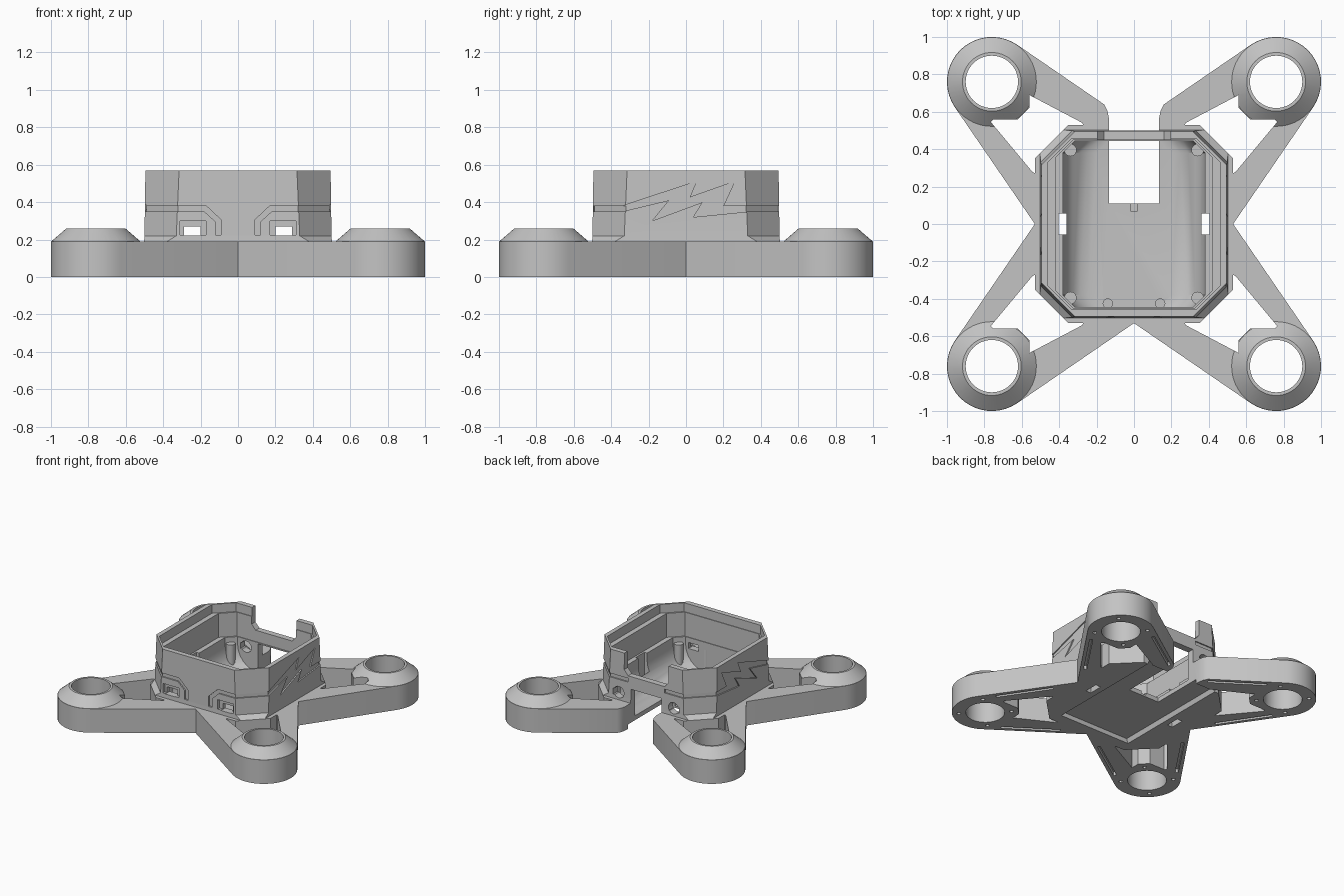
import bpy, bmesh
from math import cos, sin, pi, atan2, asin, hypot

cube = bpy.data.objects.get("Cube")
if cube:
    bpy.data.objects.remove(cube, do_unlink=True)

grey = bpy.data.materials.new("plain grey")
grey.use_nodes = True
grey.diffuse_color = (0.55, 0.55, 0.55, 1)
grey.node_tree.nodes["Principled BSDF"].inputs["Base Color"].default_value = grey.diffuse_color


def prism(name, pts, lo, hi, axis="z", end=None):
    """Extrude an outline along an axis, or loft it to a second outline."""
    place = {"z": lambda u, v, d: (u, v, d),
             "x": lambda u, v, d: (d, u, v),
             "y": lambda u, v, d: (u, d, v)}[axis]
    bm = bmesh.new()
    a = [bm.verts.new(place(u, v, lo)) for u, v in pts]
    b = [bm.verts.new(place(u, v, hi)) for u, v in (end or pts)]
    bm.faces.new(a)
    bm.faces.new(b)
    n = len(a)
    for i in range(n):
        bm.faces.new((a[i], a[(i + 1) % n], b[(i + 1) % n], b[i]))
    bmesh.ops.recalc_face_normals(bm, faces=bm.faces)
    mesh = bpy.data.meshes.new(name)
    bm.to_mesh(mesh)
    bm.free()
    mesh.materials.append(grey)
    ob = bpy.data.objects.new(name, mesh)
    bpy.context.collection.objects.link(ob)
    return ob


def rect(x0, x1, y0, y1):
    return [(x0, y0), (x1, y0), (x1, y1), (x0, y1)]


def circle(x, y, r, n=40):
    return [(x + r * cos(2 * pi * i / n), y + r * sin(2 * pi * i / n)) for i in range(n)]


def octagon(hx, hy, s):
    """Rectangle whose corners are cut along x + y = s."""
    q = [(hx, s - hx), (s - hy, hy)]
    return (q + [(-x, y) for x, y in reversed(q)]
            + [(-x, -y) for x, y in q] + [(x, -y) for x, y in reversed(q)])


def flip(pts, sx, sy=1):
    return [(x * sx, y * sy) for x, y in pts]


def combine(ob, other, op="DIFFERENCE"):
    mod = ob.modifiers.new("combine", "BOOLEAN")
    mod.operation, mod.solver, mod.object = op, "EXACT", other
    bpy.context.view_layer.objects.active = ob
    bpy.ops.object.modifier_apply(modifier=mod.name)
    bpy.data.objects.remove(other, do_unlink=True)


def cut(ob, *args, **kw):
    combine(ob, prism("cutter", *args, **kw))


def finish(ob):
    bpy.ops.object.select_all(action="DESELECT")
    ob.select_set(True)
    bpy.context.view_layer.objects.active = ob
    bpy.ops.object.shade_smooth_by_angle(angle=pi / 6)


SIDES = (1, -1)
QUADS = [(sx, sy) for sx in SIDES for sy in SIDES]
C, R, WAIST = 0.76, 0.24, 0.53

# Cross-shaped frame: waist points joined by tangents to round motor ends
tilt = atan2(C, C - WAIST) - asin(R / hypot(C, C - WAIST)) - pi / 2
quarter = [(WAIST, 0)]
for i in range(21):
    t = tilt + (pi / 2 - 2 * tilt) * i / 20
    quarter.append((C + R * cos(t), C + R * sin(t)))
outline = []
for k in range(4):
    outline += quarter
    quarter = [(-y, x) for x, y in quarter]
frame = prism("arm_frame", outline, 0, 0.19)

# Motor bosses
for sx, sy in QUADS:
    boss = prism("boss", flip(circle(C, C, R - 0.002, 56), sx, sy), 0.1, 0.19)
    combine(frame, boss, "UNION")
    cone = prism("cone", flip(circle(C, C, R - 0.002, 56), sx, sy), 0.19, 0.26,
                 end=flip(circle(C, C, 0.157, 56), sx, sy))
    combine(frame, cone, "UNION")

# Openings in the arms, motor bores, underside grooves and screw holes
opening = [(0.42, 0.28), (0.49, 0.265), (0.54, 0.275), (0.765, 0.545), (0.75, 0.56),
           (0.62, 0.56), (0.56, 0.62), (0.56, 0.69), (0.275, 0.54), (0.265, 0.49), (0.28, 0.42)]
groove = [(0.6, 0.185), (0.62, 0.175), (0.86, 0.53), (0.84, 0.54)]
for sx, sy in QUADS:
    cut(frame, flip(opening, sx, sy), -0.1, 0.4)
    cut(frame, flip(circle(C, C, 0.14, 48), sx, sy), -0.1, 0.4)
    cut(frame, flip(groove, sx, sy), -0.1, 0.03)
    cut(frame, flip([(y, x) for x, y in groove], sx, sy), -0.1, 0.03)
    for k in range(4):
        a = pi / 4 + k * pi / 2
        cut(frame, flip(circle(C + 0.19 * cos(a), C + 0.19 * sin(a), 0.015, 12), sx, sy), -0.1, 0.05)

# Octagonal plinth whose corners slope up to the shell
top = octagon(0.5, 0.5, 0.83)
combine(frame, prism("plinth", octagon(0.53, 0.53, 0.88), 0, 0.19), "UNION")
combine(frame, prism("plinth_slope", octagon(0.502, 0.502, 0.88), 0.19, 0.22, end=top), "UNION")

# Octagonal shell
combine(frame, prism("shell", top, 0.22, 0.57, end=octagon(0.495, 0.495, 0.81)), "UNION")
frame.name = "frame_and_shell"

# Deep shell interior with rounded floor edges along both sides and ledges near the rim
FLOOR = 0.07
arc = [i * pi / 12 for i in range(7)]
levels = [(0.2 + 0.18 * sin(a), FLOOR + 0.18 * (1 - cos(a))) for a in arc] + [(0.381, 0.32)]
for (h0, z0), (h1, z1) in zip(levels, levels[1:]):
    cut(frame, octagon(h0, 0.445, h0 + 0.38), z0, z1, end=octagon(h1, 0.445, h1 + 0.38))
cut(frame, octagon(0.42, 0.45, 0.775), 0.31, 0.6)
cut(frame, octagon(0.46, 0.455, 0.79), 0.5, 0.6)

# Shallow battery bay in the underside, open at the rear
cut(frame, rect(-0.35, 0.35, -0.44, 0.535), -0.1, 0.035, end=rect(-0.3, 0.3, -0.44, 0.535))

# Rear notch below and rear rim cutout above, leaving a bridge
notch = [(0.135, 0.11), (0.135, 0.57), (0.142, 0.605), (0.16, 0.64), (0.2, 0.675), (0.2, 0.9)]
cut(frame, notch + flip(notch[::-1], -1), -0.1, 0.3)
cut(frame, [(-0.16, 0.4), (0.16, 0.4), (0.195, 0.44), (0.195, 0.6), (-0.195, 0.6), (-0.195, 0.44)],
    0.4, 0.6, axis="y")
cut(frame, rect(-0.02, 0.02, 0.07, 0.12), 0.05, 0.25)

# Band grooves, windows, slots and zigzag grooves
trim = [(0.34, 0.35), (0.34, 0.38), (0.17, 0.38), (0.09, 0.305), (0.09, 0.225),
        (0.12, 0.225), (0.12, 0.295), (0.18, 0.35)]
zigzag = [(-0.34, 0.38), (0.055, 0.51), (0.02, 0.425), (0.26, 0.51), (0.2, 0.38), (0.34, 0.38),
          (0.34, 0.35), (0.04, 0.32), (0.09, 0.4), (-0.18, 0.3), (-0.09, 0.41), (-0.34, 0.35)]
corner = [(0.49, 0.32), (0.53, 0.32), (0.32, 0.53), (0.32, 0.488)]
for s in SIDES:
    cut(frame, flip(trim, s), -0.52, -0.488, axis="y")
    cut(frame, flip(rect(0.16, 0.34, 0.35, 0.38), s), 0.488, 0.52, axis="y")
    cut(frame, flip(rect(0.17, 0.31, 0.225, 0.3), s), -0.53, -0.475, axis="y")
    cut(frame, flip(rect(0.2, 0.29, 0.222, 0.27), s), -0.6, 0.6, axis="y")
    cut(frame, flip(circle(0.24, 0.25, 0.045, 20), s), 0.4, 0.6, axis="y")
    x0, x1 = sorted((s * 0.488, s * 0.53))
    cut(frame, zigzag, x0, x1, axis="x")
    cut(frame, flip(rect(0.36, 0.405, -0.055, 0.055), s), -0.1, 0.33)
    cut(frame, flip(circle(0.14, -0.425, 0.025, 16), s), 0.05, 0.25)
for sx, sy in QUADS:
    cut(frame, flip(corner, sx, sy), 0.35, 0.38)
finish(frame)

# Mounting posts in the shell corners
for sx, sy in QUADS:
    finish(prism("mounting_post", flip(circle(0.34, 0.395, 0.033, 20), sx, sy), 0.06, 0.27))
